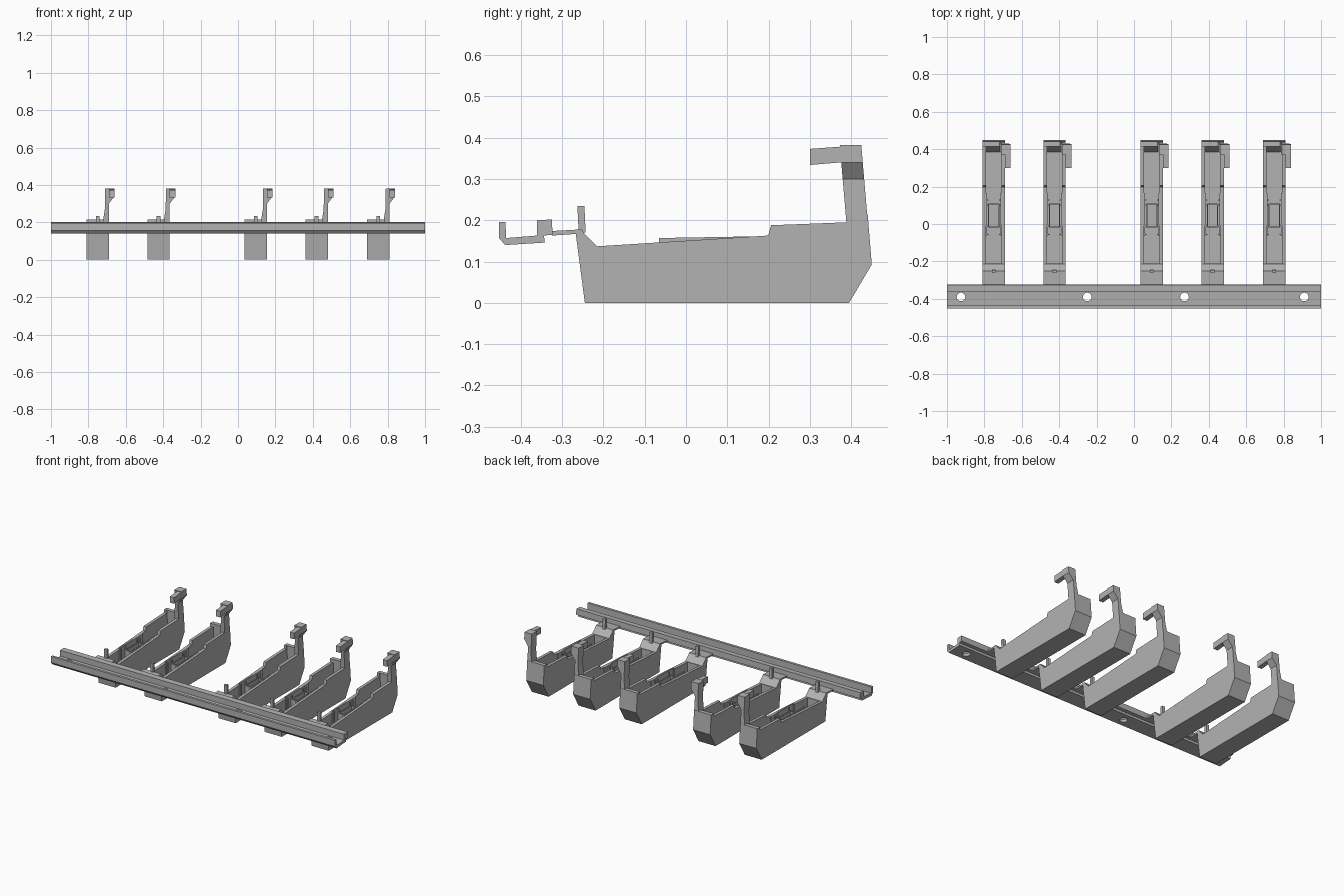
import bpy
import bmesh
from mathutils import Vector

cube = bpy.data.objects.get("Cube")
if cube:
    bpy.data.objects.remove(cube, do_unlink=True)

grey = bpy.data.materials.new("light_grey")
grey.use_nodes = True
grey.diffuse_color = (0.45, 0.45, 0.45, 1)
grey.node_tree.nodes["Principled BSDF"].inputs["Base Color"].default_value = grey.diffuse_color


def finish(name, bm):
    bmesh.ops.recalc_face_normals(bm, faces=bm.faces)
    mesh = bpy.data.meshes.new(name)
    bm.to_mesh(mesh)
    bm.free()
    mesh.materials.append(grey)
    obj = bpy.data.objects.new(name, mesh)
    bpy.context.collection.objects.link(obj)
    return obj


def prism(name, points, axis, start, end, lean=0.0):
    """Extrude a (y, z) profile along x, or an (x, z) profile along y."""
    bm = bmesh.new()
    if axis == "x":
        verts = [bm.verts.new((start, a, b)) for a, b in points]
        step = Vector((end - start, 0, 0))
    else:
        verts = [bm.verts.new((a, start, b)) for a, b in points]
        step = Vector((0, end - start, 0))
    face = bm.faces.new(verts)
    grown = bmesh.ops.extrude_face_region(bm, geom=[face], use_keep_orig=True)
    bmesh.ops.translate(bm, vec=step, verts=[v for v in grown["geom"] if isinstance(v, bmesh.types.BMVert)])
    for v in bm.verts:
        v.co.y -= lean * (v.co.z - 0.2)
    return finish(name, bm)


def box(name, x, y, z):
    return prism(name, [(y[0], z[0]), (y[1], z[0]), (y[1], z[1]), (y[0], z[1])], "x", *x)


def cut(obj, cutter):
    cutter.hide_render = True
    mod = obj.modifiers.new("cut", "BOOLEAN")
    mod.operation = "DIFFERENCE"
    mod.solver = "EXACT"
    mod.object = cutter
    bpy.context.view_layer.objects.active = obj
    bpy.ops.object.modifier_apply(modifier=mod.name)
    bpy.data.objects.remove(cutter, do_unlink=True)


# Long channel rail with screw holes
rail = prism("mounting_rail", [
    (-0.453, 0.157), (-0.438, 0.14), (-0.342, 0.146), (-0.344, 0.163), (-0.323, 0.165),
    (-0.325, 0.202), (-0.361, 0.2), (-0.361, 0.163), (-0.436, 0.157), (-0.437, 0.196),
    (-0.453, 0.196)], "x", -1, 1)
for x in (-0.925, -0.25, 0.27, 0.91):
    bm = bmesh.new()
    bmesh.ops.create_cone(bm, cap_ends=True, segments=24, radius1=0.023, radius2=0.023, depth=0.2)
    bmesh.ops.translate(bm, vec=(x, -0.39, 0.15), verts=bm.verts)
    cut(rail, finish("hole_cutter", bm))

# Hollow holder body with its neck to the rail
body = prism("holder_body", [
    (-0.325, 0.163), (-0.267, 0.167), (-0.245, 0), (0.395, 0), (0.45, 0.093), (0.44, 0.215),
    (0.412, 0.215), (0.412, 0.196), (0.206, 0.188), (0.199, 0.163), (-0.215, 0.137),
    (-0.248, 0.17), (-0.252, 0.178), (-0.325, 0.174)], "x", -0.06, 0.06)
cut(body, prism("cavity_cutter", [
    (-0.212, 0.3), (-0.21, 0.025), (0.385, 0.025), (0.421, 0.09), (0.412, 0.3)], "x", -0.041, 0.041))
parts = [body]

# Hook post that flares outward, and its forward finger
parts.append(prism("hook_post", [
    (0.03, 0.185), (0.06, 0.185), (0.06, 0.3), (0.09, 0.34), (0.09, 0.382), (0.04, 0.382),
    (0.038, 0.27), (0.03, 0.22)], "y", 0.388, 0.44, lean=0.085))
parts.append(prism("hook_finger", [
    (0.3, 0.334), (0.385, 0.341), (0.385, 0.379), (0.3, 0.373)], "x", 0.06, 0.09))

# Front stop pin
parts.append(prism("stop_pin", [
    (-0.26, 0.17), (-0.243, 0.17), (-0.246, 0.234), (-0.263, 0.234)], "x", -0.01, 0.01))

# Inner guide plates, ribs and the frame between them
for side, s in (("left", 1), ("right", -1)):
    parts.append(prism("guide_plate_" + side, [
        (-0.065, 0.025), (0.165, 0.025), (0.165, 0.161), (-0.065, 0.157)], "x", s * 0.036, s * 0.044))
    parts.append(box("frame_side_" + side, (s * 0.024, s * 0.03), (-0.02, 0.11), (0.02, 0.13)))
    for y in (-0.06, -0.015, 0.1, 0.125):
        parts.append(box("guide_rib_" + side, (s * 0.028, s * 0.042), (y, y + 0.006), (0.02, 0.15)))
for y in (-0.02, 0.104):
    parts.append(box("frame_bar", (-0.03, 0.03), (y, y + 0.006), (0.02, 0.13)))

# Repeat the holder along the rail
centres = (-0.75, -0.425, 0.095, 0.42, 0.75)
for part in parts:
    part.location.x = centres[0]
    for x in centres[1:]:
        twin = part.copy()
        twin.location.x = x
        bpy.context.collection.objects.link(twin)
